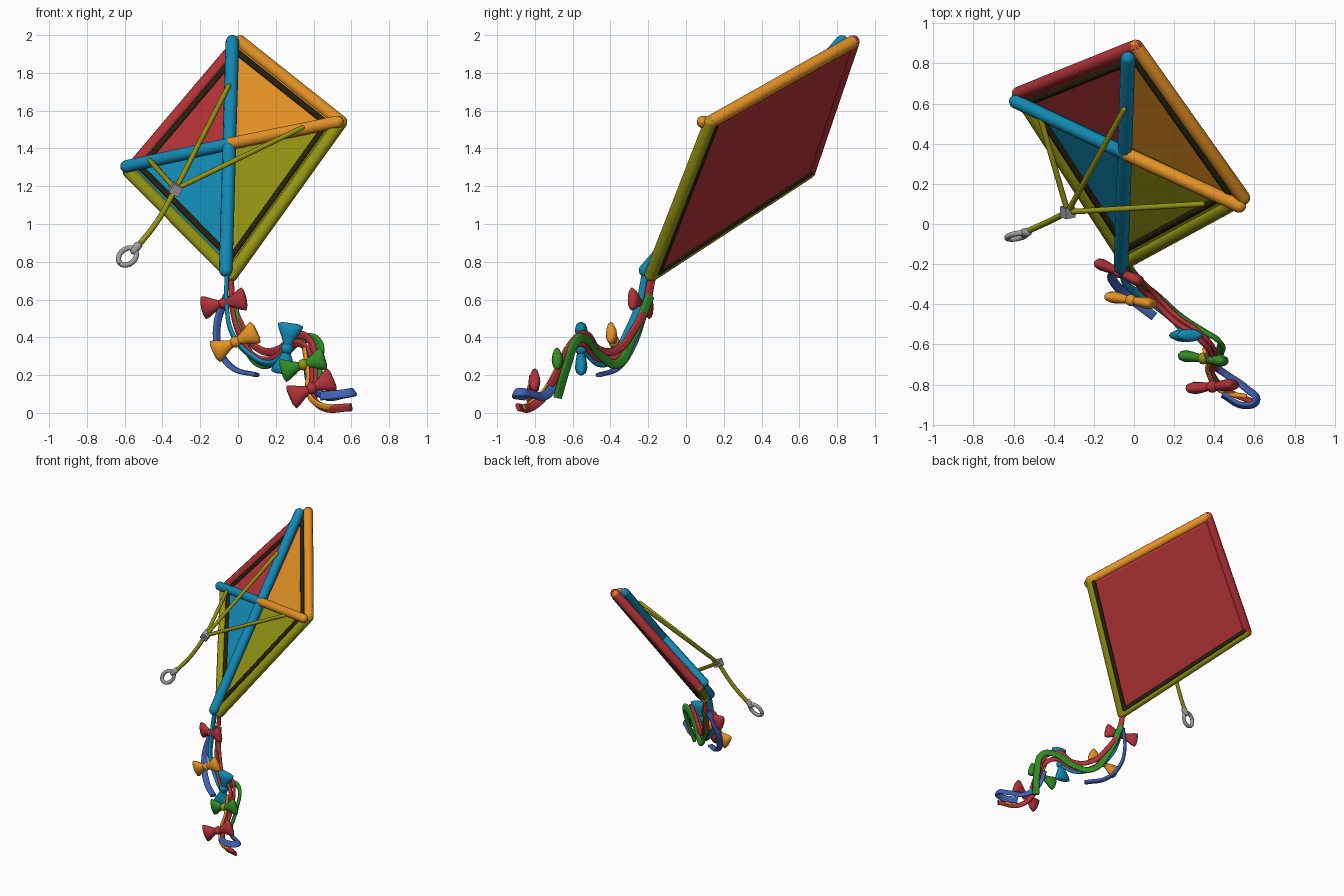
import bpy, bmesh, math
from mathutils import Vector as V

cube = bpy.data.objects.get("Cube")
if cube:
    bpy.data.objects.remove(cube, do_unlink=True)


def material(name, *rgb):
    m = bpy.data.materials.new(name)
    m.use_nodes = True
    m.diffuse_color = (*rgb, 1)
    m.node_tree.nodes["Principled BSDF"].inputs["Base Color"].default_value = (*rgb, 1)
    return m


RED = material("red", 0.445, 0.032, 0.038)
ORANGE = material("orange", 0.79, 0.29, 0.018)
TEAL = material("teal", 0.006, 0.254, 0.456)
OLIVE = material("olive", 0.296, 0.296, 0.007)
GREEN = material("green", 0.03, 0.263, 0.018)
BLUE = material("blue", 0.054, 0.122, 0.456)
DARK = material("dark_trim", 0.018, 0.015, 0.004)
GREY = material("grey", 0.35, 0.35, 0.35)


def finish(bm, name, mats, smooth=True):
    bmesh.ops.recalc_face_normals(bm, faces=bm.faces)
    me = bpy.data.meshes.new(name)
    bm.to_mesh(me)
    bm.free()
    for m in mats:
        me.materials.append(m)
    for p in me.polygons:
        p.use_smooth = smooth
    ob = bpy.data.objects.new(name, me)
    bpy.context.collection.objects.link(ob)
    return ob


def strand(name, points, mat, r, flat=0.0, radii=None, kind="BEZIER"):
    """Swept tube, or a soft flat ribbon when flat is set; made into a mesh."""
    cu = bpy.data.curves.new(name, "CURVE")
    cu.dimensions = "3D"
    cu.bevel_depth, cu.extrude, cu.bevel_resolution = r, flat, 3
    cu.use_fill_caps = True
    cu.resolution_u = 8
    sp = cu.splines.new(kind)
    pts = sp.bezier_points if kind == "BEZIER" else sp.points
    pts.add(len(points) - 1)
    for i, (p, co) in enumerate(zip(pts, points)):
        if kind == "BEZIER":
            p.co = co
            p.handle_left_type = p.handle_right_type = "AUTO"
        else:
            p.co = (*co, 1)
        if radii:
            p.radius = radii[i]
    cu.materials.append(mat)
    ob = bpy.data.objects.new(name, cu)
    bpy.context.collection.objects.link(ob)
    bpy.ops.object.select_all(action="DESELECT")
    ob.select_set(True)
    bpy.context.view_layer.objects.active = ob
    bpy.ops.object.convert(target="MESH")
    bpy.ops.object.shade_smooth_by_angle(angle=math.radians(50))


def rod(name, a, b, mat, r):
    """Straight rod with rounded ends."""
    a, b = V(a), V(b)
    d = (b - a).normalized() * r
    steps = ((-0.95, 0.3), (-0.7, 0.7), (-0.35, 0.93), (0, 1))
    pts = [a + d * s for s, _ in steps] + [b - d * s for s, _ in reversed(steps)]
    rad = [k for _, k in steps]
    strand(name, pts, mat, r, radii=rad + rad[::-1], kind="POLY")


# Kite plane: corners, centre and front normal
T, L = V((0.01, 0.885, 1.965)), V((-0.575, 0.65, 1.275))
R, B = V((0.545, 0.13, 1.54)), V((-0.035, -0.185, 0.73))
C = V((-0.015, 0.395, 1.40))
N = (R - L).cross(T - B).normalized()
if N.y > 0:
    N = -N

# Frame edges and the dark trim inside them
for name, a, b, m in (("upper_right", T, L, RED), ("upper_left", T, R, ORANGE),
                      ("lower_left", R, B, OLIVE), ("lower_right", B, L, OLIVE)):
    rod(name + "_edge", a, b, m, 0.035)
    ia, ib = C.lerp(a, 0.88) + N * 0.012, C.lerp(b, 0.88) + N * 0.012
    rod(name + "_front_trim", ia, ib, DARK, 0.017)
    if m is OLIVE:
        ia, ib = C.lerp(a, 0.955) - N * 0.022, C.lerp(b, 0.955) - N * 0.022
        rod(name + "_back_trim", ia, ib, DARK, 0.017)

# Four-coloured front sail
bm = bmesh.new()
rim = [bm.verts.new(p + N * 0.012) for p in (T, R, B, L)]
mid = bm.verts.new(C + N * 0.012)
for i in range(4):
    bm.faces.new((rim[i], rim[(i + 1) % 4], mid)).material_index = i
finish(bm, "front_sail", (ORANGE, OLIVE, TEAL, RED), False)

# Red back sail, thick enough to close the kite
bm = bmesh.new()
back = [[bm.verts.new(C.lerp(p, s) + N * o) for p in (T, R, B, L)]
        for s, o in ((0.99, 0.008), (0.97, -0.02), (0.92, -0.03))]
for lo, hi in zip(back, back[1:]):
    for i in range(4):
        j = (i + 1) % 4
        bm.faces.new((lo[i], lo[j], hi[j], hi[i]))
bm.faces.new(back[0])
bm.faces.new(back[-1])
finish(bm, "back_sail", (RED,), False)

# Crossed spars on the front
cross = V((-0.04, 0.35, 1.425))
rod("spine", (-0.03, 0.825, 1.965), (-0.065, -0.215, 0.755), TEAL, 0.036)
rod("right_spar", (-0.59, 0.61, 1.305), cross, TEAL, 0.034)
rod("left_spar", cross, (0.525, 0.09, 1.54), ORANGE, 0.034)

# Bridle strings, knot and pull ring
knot = V((-0.33, 0.06, 1.185))
for name, p in (("top", (-0.05, 0.57, 1.73)), ("right", (-0.47, 0.54, 1.34)),
                ("left", (0.34, 0.10, 1.51))):
    rod(name + "_bridle", knot, p, OLIVE, 0.014)
strand("pull_string", [knot, (-0.43, 0.01, 1.01), (-0.54, -0.04, 0.87)], OLIVE, 0.015)
bm = bmesh.new()
bmesh.ops.create_cube(bm, size=0.055)
ob = finish(bm, "bridle_knot", (GREY,), False)
ob.location = knot
ob.rotation_euler = (0.3, 0.5, 0.2)
ring_dir = V((-0.7, -0.25, -0.65)).normalized()
side = ring_dir.cross(V((0.35, -0.75, 0.5))).normalized()
ring = []
for i in range(25):
    a = math.tau * i / 24
    ring.append(V((-0.585, -0.06, 0.828)) + ring_dir * 0.055 * math.cos(a) + side * 0.04 * math.sin(a))
strand("pull_ring", ring, GREY, 0.014, kind="POLY")
rod("ring_clasp", (-0.53, -0.04, 0.885), (-0.55, -0.045, 0.86), GREY, 0.022)

# Tail ribbons
tail = [V(p) for p in (
    (-0.04, -0.18, 0.72), (-0.03, -0.22, 0.55), (0.02, -0.3, 0.39), (0.1, -0.38, 0.29),
    (0.2, -0.48, 0.29), (0.3, -0.55, 0.37), (0.37, -0.62, 0.33), (0.39, -0.68, 0.2),
    (0.39, -0.74, 0.1), (0.45, -0.82, 0.03), (0.6, -0.89, 0.03))]
strand("red_ribbon", tail, RED, 0.011, 0.011)
strand("second_red_ribbon", [p + V((0.015, 0.02, 0.045)) * min(1, i / 2)
                             for i, p in enumerate(tail[:9])], RED, 0.011, 0.01)
strand("orange_ribbon", [p + V((-0.02, -0.01, 0.012)) for p in tail[6:10]]
       + [V((0.56, -0.86, 0.03))], ORANGE, 0.009, 0.008)
strand("green_ribbon", [
    (-0.03, -0.19, 0.62), (0.03, -0.29, 0.38), (0.12, -0.36, 0.26), (0.22, -0.45, 0.3),
    (0.34, -0.53, 0.39), (0.42, -0.58, 0.38), (0.43, -0.63, 0.25), (0.4, -0.68, 0.08)],
    GREEN, 0.012, 0.014)
strand("short_blue_ribbon", [
    (-0.06, -0.2, 0.62), (-0.11, -0.24, 0.47), (-0.1, -0.29, 0.34),
    (-0.03, -0.36, 0.24), (0.1, -0.46, 0.2)], BLUE, 0.011, 0.012)
strand("long_blue_ribbon", [
    (0.36, -0.63, 0.28), (0.38, -0.69, 0.16), (0.46, -0.75, 0.09), (0.56, -0.82, 0.1),
    (0.61, -0.88, 0.11), (0.55, -0.905, 0.1), (0.44, -0.85, 0.09)], BLUE, 0.011, 0.014)
strand("teal_ribbon", [
    (-0.06, -0.21, 0.74), (-0.06, -0.25, 0.56), (-0.03, -0.31, 0.42), (0.06, -0.37, 0.31),
    (0.18, -0.46, 0.26), (0.26, -0.54, 0.32)], TEAL, 0.011, 0.012)


def bow(name, centre, axis, mat, knot_mat, size=1.0):
    """Two flared lobes lofted along an axis, with a round knot."""
    centre, axis = V(centre), V(axis)
    up = axis.cross(V((0, -1, 0))).normalized()
    out = axis.cross(up).normalized()
    half = ((1.0, 0.04, 0.012), (0.93, 0.062, 0.024), (0.75, 0.056, 0.03),
            (0.45, 0.036, 0.026), (0.12, 0.018, 0.018))
    sections = [(-s, h, t) for s, h, t in half] + list(reversed(half))
    bm = bmesh.new()
    rows = []
    for s, h, t in sections:
        row = []
        for i in range(12):
            a = math.tau * i / 12
            row.append(bm.verts.new(centre + axis * s + up * h * size * math.cos(a)
                                    + out * t * size * math.sin(a)))
        rows.append(row)
    for p, q in zip(rows, rows[1:]):
        for i in range(12):
            j = (i + 1) % 12
            bm.faces.new((p[i], p[j], q[j], q[i]))
    bm.faces.new(rows[0])
    bm.faces.new(rows[-1])
    finish(bm, name, (mat,))
    bm = bmesh.new()
    bmesh.ops.create_uvsphere(bm, u_segments=12, v_segments=8, radius=0.03 * size)
    finish(bm, name + "_knot", (knot_mat,)).location = centre


# Bows down the tail
bow("first_bow", (-0.075, -0.24, 0.58), (0.115, -0.05, 0.025), RED, RED)
bow("second_bow", (-0.015, -0.38, 0.375), (0.115, -0.02, 0.055), ORANGE, ORANGE)
bow("third_bow", (0.26, -0.555, 0.34), (0.02, 0, 0.135), TEAL, TEAL, 1.1)
bow("fourth_bow", (0.345, -0.67, 0.255), (0.115, -0.015, 0.035), GREEN, OLIVE)
bow("fifth_bow", (0.39, -0.81, 0.13), (0.115, 0.01, 0.05), RED, RED, 1.05)
